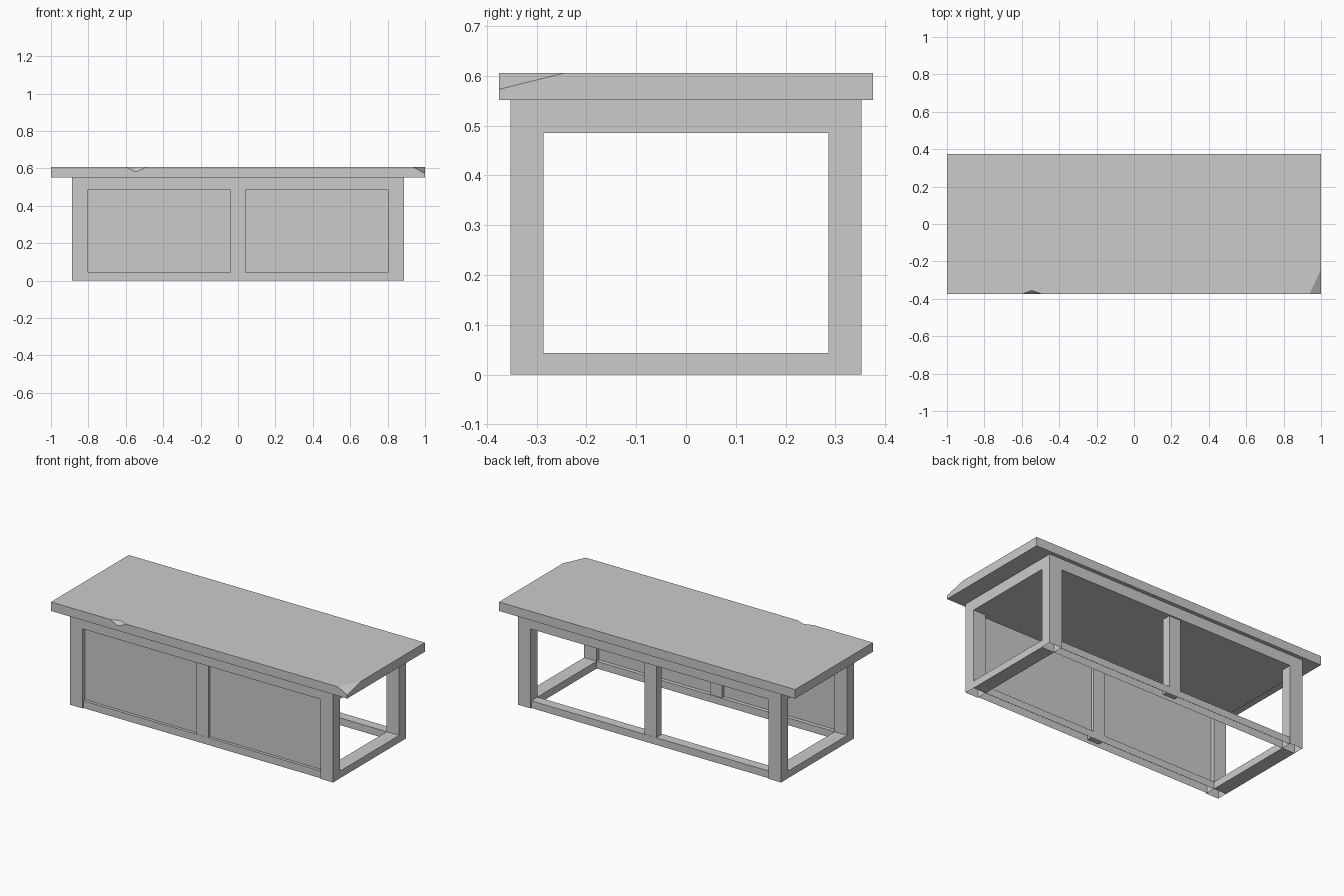
import bpy, bmesh
from mathutils import Vector

if "Cube" in bpy.data.objects:
    bpy.data.objects.remove(bpy.data.objects["Cube"])


def box(name, x, y, z, open_bottom=False):
    """Box from (min, max) ranges, optionally without its bottom face."""
    bm = bmesh.new()
    bmesh.ops.create_cube(bm, size=1)
    for v in bm.verts:
        v.co = Vector([r[0] + (c + 0.5) * (r[1] - r[0]) for c, r in zip(v.co, (x, y, z))])
    if open_bottom:
        bm.normal_update()
        bottom = [f for f in bm.faces if f.normal.z < -0.9]
        bmesh.ops.delete(bm, geom=bottom, context='FACES_ONLY')
    return finish(name, bm)


def finish(name, bm):
    mesh = bpy.data.meshes.new(name)
    bm.to_mesh(mesh)
    bm.free()
    ob = bpy.data.objects.new(name, mesh)
    bpy.context.collection.objects.link(ob)
    return ob


def span(a, b, s):
    return tuple(sorted((a * s, b * s)))


def chip(target, name, corners, pivot):
    """Carve a tetrahedral chip; enlarging about the pivot keeps the cut planes."""
    bm = bmesh.new()
    for c in corners:
        bm.verts.new(pivot + (Vector(c) - pivot) * 3)
    bmesh.ops.convex_hull(bm, input=bm.verts)
    bmesh.ops.recalc_face_normals(bm, faces=bm.faces)
    cutter = finish(name, bm)
    cutter.hide_render = True
    cutter.hide_set(True)
    mod = target.modifiers.new(name, 'BOOLEAN')
    mod.operation = 'DIFFERENCE'
    mod.solver = 'EXACT'
    mod.object = cutter


TOP, UNDER, RAIL_Z, LOW_Z = 0.606, 0.551, 0.485, 0.044
X0, X1, Y0, Y1 = 0.803, 0.888, 0.286, 0.352
EDGE, RECESS = -0.375, 0.345

# Worn table top with a notch in the front edge and a broken corner
top = box("table_top", (-1, 1), (EDGE, -EDGE), (UNDER, TOP))
a, b = (-0.6, EDGE, TOP), (-0.49, EDGE, TOP)
c, d = Vector((-0.547, -0.355, TOP)), Vector((-0.547, EDGE, 0.581))
chip(top, "edge_notch_cutter", [a, b, c, d], (c + d) / 2)
p, q, r = Vector((0.938, EDGE, TOP)), Vector((1, -0.242, TOP)), Vector((1, EDGE, 0.573))
chip(top, "corner_chip_cutter", [p, q, r, (1, EDGE, TOP)], (p + q + r) / 3)

# Solid apron under the top
box("apron", (-X1, X1), (-Y1, Y1), (RAIL_Z, UNDER))

for sx in (-1, 1):
    side = "right" if sx > 0 else "left"
    # Hollow corner legs
    for sy in (-1, 1):
        box(f"leg_{side}_{'back' if sy > 0 else 'front'}",
            span(X0, X1, sx), span(Y0, Y1, sy), (0, RAIL_Z), True)
    # Bottom side rails
    box(f"side_rail_{side}", span(X0, X1, sx), (-Y0, Y0), (0, LOW_Z))
    # Recessed front panels
    box(f"front_panel_{side}", span(0.04, X0, sx), (-0.327, -0.31), (LOW_Z, RAIL_Z))

for sy in (-1, 1):
    side = "back" if sy > 0 else "front"
    # Hollow long rails, with the middle posts ending inside them
    box(f"bottom_rail_{side}", (-X0, X0), span(Y0, RECESS, sy), (0, LOW_Z), True)
    box(f"middle_post_{side}", (-0.04, 0.04), span(Y0 + 0.005, RECESS - 0.001, sy), (0.02, RAIL_Z))
